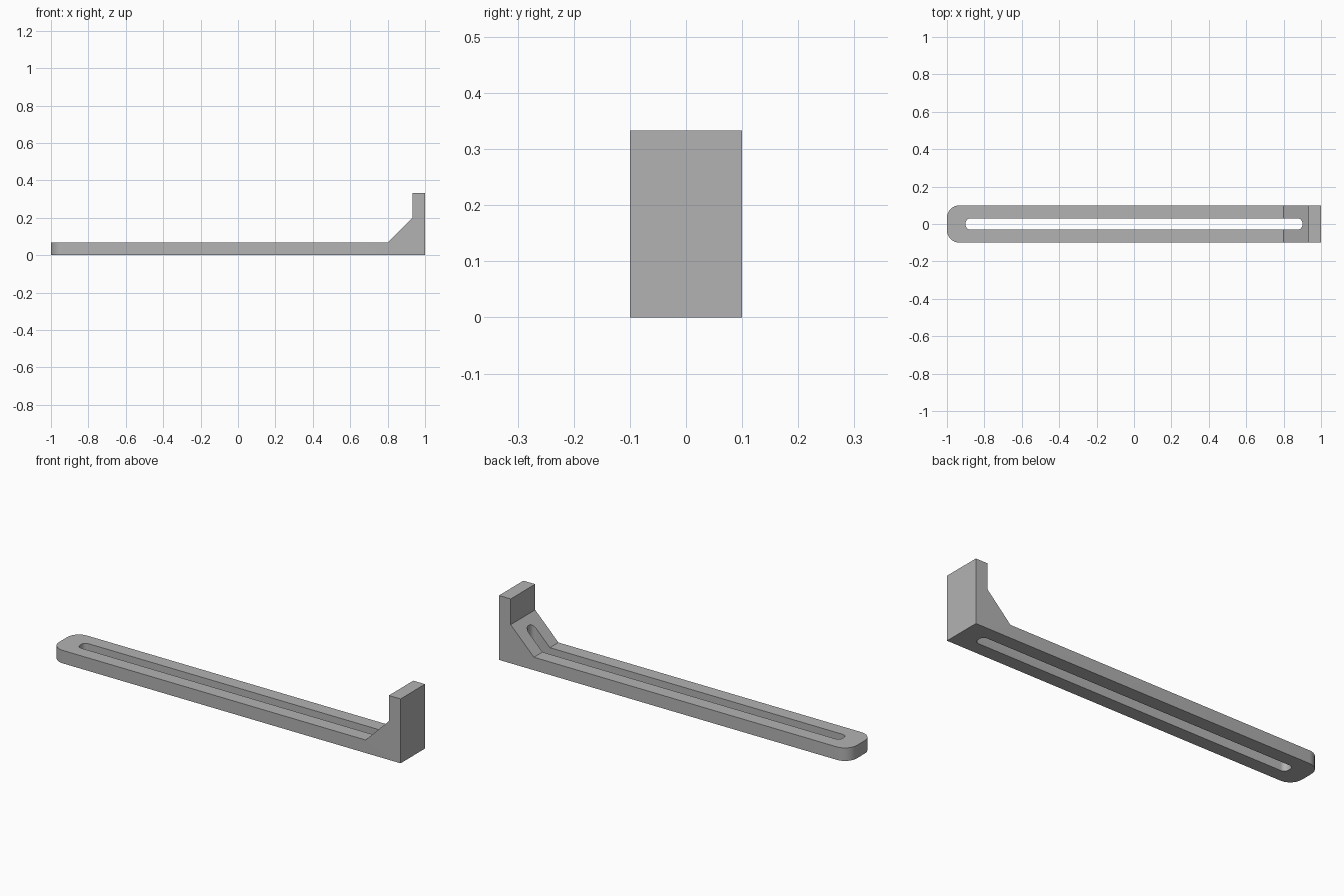
import bpy, bmesh

if "Cube" in bpy.data.objects:
    bpy.data.objects.remove(bpy.data.objects["Cube"])

grey = bpy.data.materials.new("plain grey")
grey.use_nodes = True
colour = (0.45, 0.45, 0.45, 1)
grey.diffuse_color = colour
grey.node_tree.nodes["Principled BSDF"].inputs["Base Color"].default_value = colour


def extrude_profile(name, profile, half_width, radius, rounded):
    """Extrude an x-z profile along y, then round the chosen upright edges."""
    bm = bmesh.new()
    face = bm.faces.new([bm.verts.new((x, -half_width, z)) for x, z in profile])
    moved = bmesh.ops.extrude_face_region(bm, geom=[face])["geom"]
    bmesh.ops.translate(bm, vec=(0, 2 * half_width, 0),
                        verts=[v for v in moved if isinstance(v, bmesh.types.BMVert)])
    edges = [e for e in bm.edges
             if abs(e.verts[0].co.z - e.verts[1].co.z) > 0.01
             and all(rounded(v.co.x) for v in e.verts)
             and abs(e.verts[0].co.x - e.verts[1].co.x) < 0.001]
    bmesh.ops.bevel(bm, geom=edges, offset=radius, segments=8, profile=0.5,
                    affect='EDGES')
    bmesh.ops.recalc_face_normals(bm, faces=bm.faces[:])
    mesh = bpy.data.meshes.new(name)
    bm.to_mesh(mesh)
    bm.free()
    mesh.materials.append(grey)
    obj = bpy.data.objects.new(name, mesh)
    bpy.context.collection.objects.link(obj)
    return obj


# Flat arm with a gusset and an upright stop at one end
bracket = extrude_profile(
    "slotted_bracket",
    [(-1, 0), (1, 0), (1, 0.333), (0.933, 0.333), (0.933, 0.2), (0.8, 0.067), (-1, 0.067)],
    0.1, 0.067, lambda x: x < -0.9)

# Long slot through the arm and the gusset
cutter = extrude_profile(
    "slot_cutter", [(-0.9, -0.1), (0.9, -0.1), (0.9, 0.5), (-0.9, 0.5)],
    0.03, 0.025, lambda x: True)
cutter.hide_render = True

slot = bracket.modifiers.new("slot", 'BOOLEAN')
slot.operation = 'DIFFERENCE'
slot.solver = 'EXACT'
slot.object = cutter
bpy.context.view_layer.objects.active = bracket
bracket.select_set(True)
bpy.ops.object.modifier_apply(modifier=slot.name)
bpy.data.objects.remove(cutter)

# Smooth rounded ends, crisp edges elsewhere
bpy.ops.object.shade_smooth_by_angle(angle=0.5)
